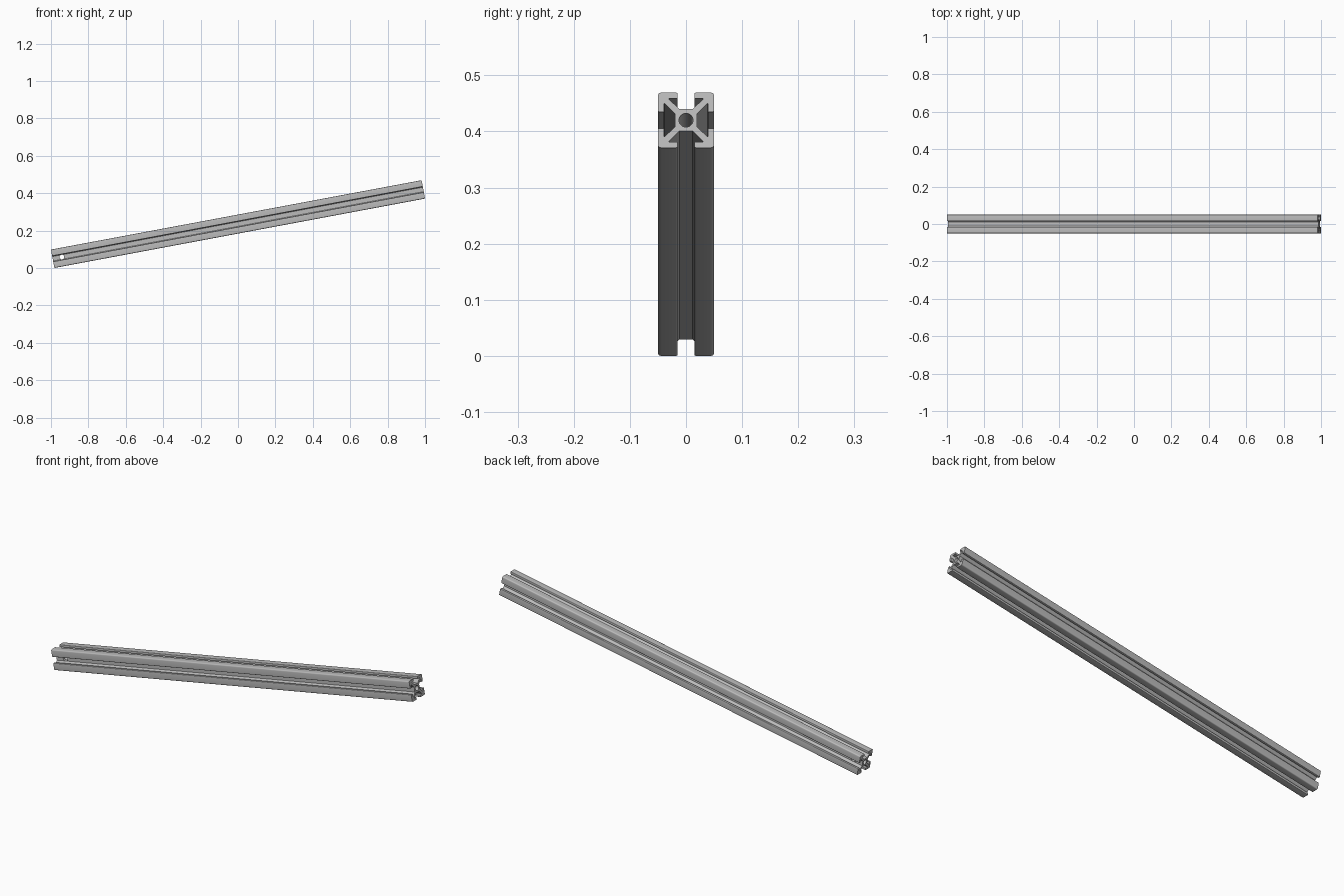
import bpy, bmesh, math
from mathutils import Vector, Matrix

cube = bpy.data.objects.get("Cube")
if cube:
    bpy.data.objects.remove(cube, do_unlink=True)

TILT = math.radians(10.6)
HALF = 0.05          # half width of the square section
LENGTH = 2.016
SLOT = 0.015         # half width of a slot mouth
LIP = HALF - 0.0105  # inner face of the slot lips
POCKET = 0.03        # half width of the slot behind the lips
CORE = 0.02          # half width of the middle block
FLOOR = 0.012        # half width of the slot floor

aluminium = bpy.data.materials.new("Grey aluminium")
aluminium.use_nodes = True
grey = (0.5, 0.5, 0.5, 1)
aluminium.diffuse_color = grey
aluminium.node_tree.nodes["Principled BSDF"].inputs["Base Color"].default_value = grey


def rounded(points, steps=4):
    """Round each (x, y, radius) corner of a closed outline."""
    result = []
    for i, (x, y, r) in enumerate(points):
        p = Vector((x, y))
        if r == 0:
            result.append(p)
            continue
        a = p + (Vector(points[i - 1][:2]) - p).normalized() * r
        b = p + (Vector(points[(i + 1) % len(points)][:2]) - p).normalized() * r
        for k in range(steps + 1):
            t = k / steps
            result.append(a * (1 - t) ** 2 + p * 2 * t * (1 - t) + b * t * t)
    return result


# One side of the section: corner, then across its slot
half_slot = [(SLOT, HALF, 0.003), (SLOT, LIP, 0), (POCKET, LIP, 0),
             (POCKET, LIP - 0.0015, 0), (FLOOR, CORE, 0)]
side = [(HALF, HALF, 0.006)] + half_slot + [(-x, y, r) for x, y, r in reversed(half_slot)]
outline = []
for turn in range(4):
    c, s = [(1, 0), (0, 1), (-1, 0), (0, -1)][turn]
    outline += [(c * x - s * y, s * x + c * y, r) for x, y, r in side]
bore = [Vector((math.cos(a), math.sin(a))) * 0.0125
        for a in (math.tau * i / 32 for i in range(32))]

# Slotted rail: fill the section and extrude it
bm = bmesh.new()
edges = []
for loop in (rounded(outline), bore):
    verts = [bm.verts.new((-LENGTH / 2, p.x, p.y)) for p in loop]
    edges += [bm.edges.new((v, verts[i - 1])) for i, v in enumerate(verts)]
bmesh.ops.triangle_fill(bm, edges=edges, use_beauty=True)
extruded = bmesh.ops.extrude_face_region(bm, geom=bm.faces[:])["geom"]
bmesh.ops.translate(bm, vec=(LENGTH, 0, 0),
                    verts=[g for g in extruded if isinstance(g, bmesh.types.BMVert)])
bmesh.ops.recalc_face_normals(bm, faces=bm.faces[:])
mesh = bpy.data.meshes.new("slotted_rail")
bm.to_mesh(mesh)
bm.free()
mesh.materials.append(aluminium)
rail = bpy.data.objects.new("slotted_rail", mesh)
bpy.context.collection.objects.link(rail)

# Cross hole near the low end
bpy.ops.mesh.primitive_cylinder_add(vertices=32, radius=0.0125, depth=0.06,
                                    location=(-LENGTH / 2 + 0.05, 0, 0),
                                    rotation=(math.pi / 2, 0, 0))
cutter = bpy.context.object
cutter.name = "cross_hole_cutter"
cutter.data.materials.append(aluminium)
cut = rail.modifiers.new("cross_hole", 'BOOLEAN')
cut.operation = 'DIFFERENCE'
cut.solver = 'EXACT'
cut.object = cutter
bpy.ops.object.select_all(action='DESELECT')
rail.select_set(True)
bpy.context.view_layer.objects.active = rail
bpy.ops.object.modifier_apply(modifier=cut.name)
bpy.data.objects.remove(cutter, do_unlink=True)
bpy.ops.object.shade_smooth_by_angle(angle=math.radians(30))

# Tilt the rail and stand its low corner on the ground
height = LENGTH * math.sin(TILT) + 2 * HALF * math.cos(TILT)
rail.matrix_world = Matrix.Translation((0, 0, height / 2)) @ Matrix.Rotation(-TILT, 4, 'Y')
